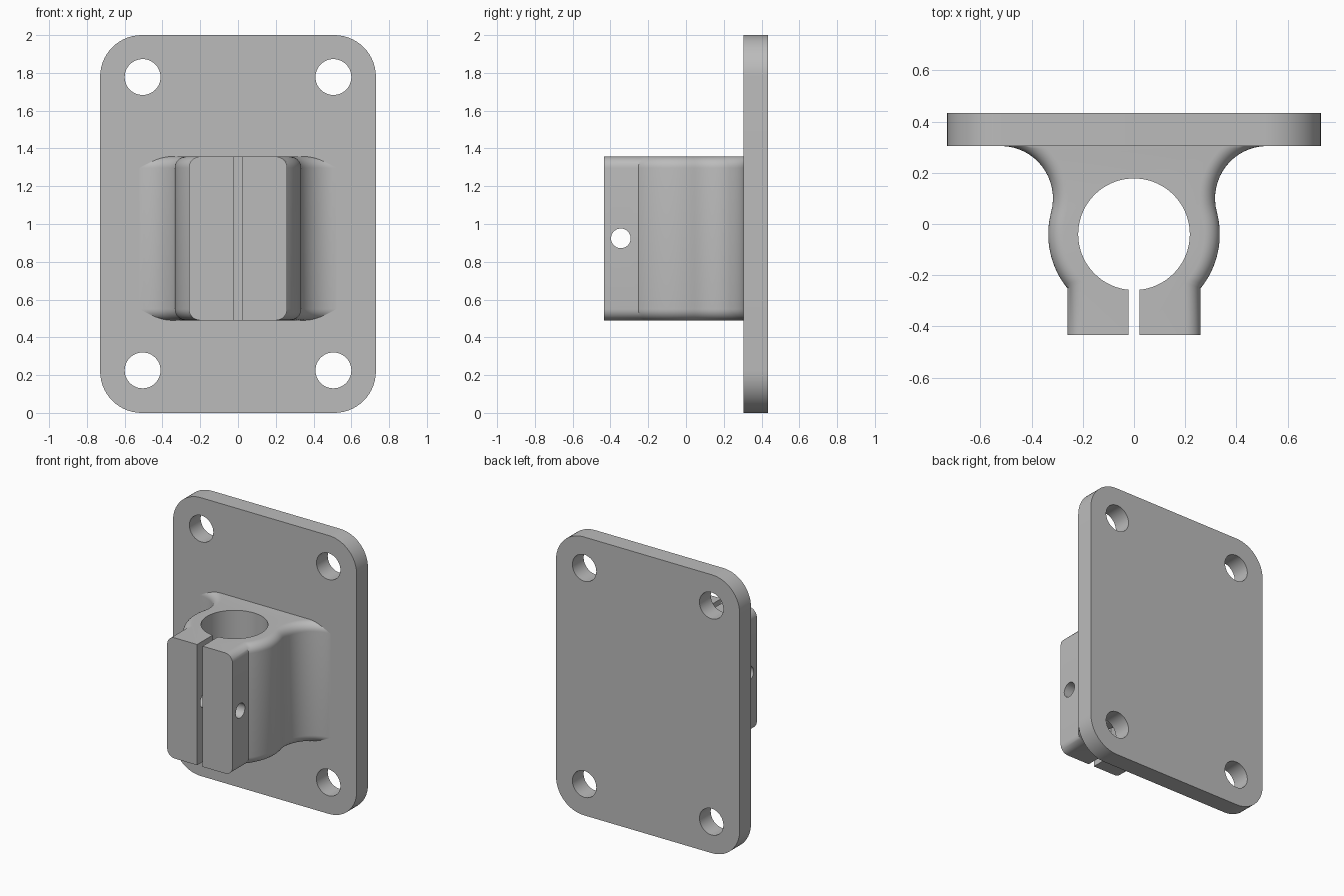
import bpy, bmesh
from math import sin, cos, pi, sqrt, atan2
from mathutils import Matrix, Vector

if "Cube" in bpy.data.objects:
    bpy.data.objects.remove(bpy.data.objects["Cube"])

grey = bpy.data.materials.new("plain grey")
grey.use_nodes = True
grey.diffuse_color = (0.5, 0.5, 0.5, 1)
grey.node_tree.nodes["Principled BSDF"].inputs["Base Color"].default_value = grey.diffuse_color


def make_object(name, bm):
    bmesh.ops.recalc_face_normals(bm, faces=bm.faces)
    mesh = bpy.data.meshes.new(name)
    bm.to_mesh(mesh)
    bm.free()
    mesh.materials.append(grey)
    obj = bpy.data.objects.new(name, mesh)
    bpy.context.collection.objects.link(obj)
    return obj


def box(name, size, centre):
    bm = bmesh.new()
    bmesh.ops.create_cube(bm, size=1, matrix=Matrix.Translation(centre) @ Matrix.Diagonal((*size, 1)))
    return make_object(name, bm)


def cylinder(name, radius, depth, centre, axis, sides=48):
    bm = bmesh.new()
    turn = Vector((0, 0, 1)).rotation_difference(Vector(axis)).to_matrix().to_4x4()
    bmesh.ops.create_cone(bm, cap_ends=True, segments=sides, radius1=radius, radius2=radius,
                          depth=depth, matrix=Matrix.Translation(centre) @ turn)
    return make_object(name, bm)


def select_only(obj):
    bpy.ops.object.select_all(action='DESELECT')
    obj.select_set(True)
    bpy.context.view_layer.objects.active = obj


def cut_and_smooth(obj, cutters):
    select_only(obj)
    for cutter in cutters:
        mod = obj.modifiers.new(cutter.name, 'BOOLEAN')
        mod.operation, mod.solver, mod.object = 'DIFFERENCE', 'EXACT', cutter
        bpy.ops.object.modifier_apply(modifier=mod.name)
        bpy.data.objects.remove(cutter)
    bpy.ops.object.shade_smooth_by_angle(angle=pi / 6)


# Mounting plate with rounded corners and four screw holes
W, PLATE_FRONT, PLATE_BACK = 0.73, 0.305, 0.433
plate = box("mounting_plate", (2 * W, PLATE_BACK - PLATE_FRONT, 2),
            (0, (PLATE_FRONT + PLATE_BACK) / 2, 1))
bm = bmesh.new()
bm.from_mesh(plate.data)
corners = [e for e in bm.edges if abs(e.verts[0].co.y - e.verts[1].co.y) > 0.01]
bmesh.ops.bevel(bm, geom=corners, offset=0.22, segments=14, profile=0.5, affect='EDGES')
bm.to_mesh(plate.data)
bm.free()
cut_and_smooth(plate, [cylinder("screw_hole", 0.095, 1, (x, 0.37, z), (0, 1, 0))
                       for x in (-0.505, 0.505) for z in (0.225, 1.778)])

# Clamp outline: jaw block, round collar, then a concave flare into the plate
BORE_Y, COLLAR, FLARE = -0.04, 0.335, 0.205
FLARE_Y = PLATE_FRONT - FLARE
FLARE_X = sqrt((COLLAR + FLARE) ** 2 - (FLARE_Y - BORE_Y) ** 2)
JAW, FRONT = 0.26, -0.433


def arc(cx, cy, r, a, b, n):
    return [(cx + r * cos(a + (b - a) * i / n), cy + r * sin(a + (b - a) * i / n))
            for i in range(n + 1)]


def outline(inset):
    """Closed outline at one height, with its sides drawn in by inset."""
    r, flare, jaw = COLLAR - inset, FLARE + inset, JAW - inset
    meet = atan2(FLARE_Y - BORE_Y, FLARE_X)
    start = -atan2(sqrt(r * r - jaw * jaw), jaw)
    end = pi - atan2(FLARE, sqrt(flare * flare - FLARE * FLARE))
    side = [(jaw, FRONT)] + arc(0, BORE_Y, r, start, meet, 16)
    side += arc(FLARE_X, FLARE_Y, flare, pi + meet, end, 16)[1:]
    side.append((side[-1][0], PLATE_FRONT + 0.02))
    return side + [(-x, y) for x, y in reversed(side)]


# Clamp body lofted upward, with rounded top and bottom side edges
BOTTOM, TOP, ROUND, STEPS = 0.49, 1.357, 0.06, 8
levels = [(ROUND * (1 - sin(t)), ROUND * (1 - cos(t)))
          for t in (pi / 2 * i / STEPS for i in range(STEPS + 1))]
layers = [(inset, BOTTOM + h) for inset, h in levels]
layers += [(inset, TOP - h) for inset, h in reversed(levels)]
bm = bmesh.new()
rings = [[bm.verts.new((x, y, z)) for x, y in outline(inset)] for inset, z in layers]
for low, high in zip(rings, rings[1:]):
    for i in range(len(low)):
        j = (i + 1) % len(low)
        # The front and back are closed by single flat faces below
        if j != 0 and i != len(low) // 2 - 1:
            bm.faces.new((low[i], low[j], high[j], high[i]))
half = len(rings[0]) // 2
for left, right in ((0, -1), (half - 1, half)):
    bm.faces.new([ring[left] for ring in rings] + [ring[right] for ring in reversed(rings)])
bm.faces.new(rings[0])
bm.faces.new(rings[-1])
clamp = make_object("split_clamp", bm)

# Tube bore, clamping slot and cross bolt hole
cut_and_smooth(clamp, [
    cylinder("tube_bore", 0.218, 3, (0, BORE_Y, 1), (0, 0, 1), 72),
    box("clamping_slot", (0.044, 0.5, 3), (0, BORE_Y - 0.3, 1)),
    cylinder("bolt_hole", 0.052, 2, (0, -0.345, 0.924), (1, 0, 0)),
])
